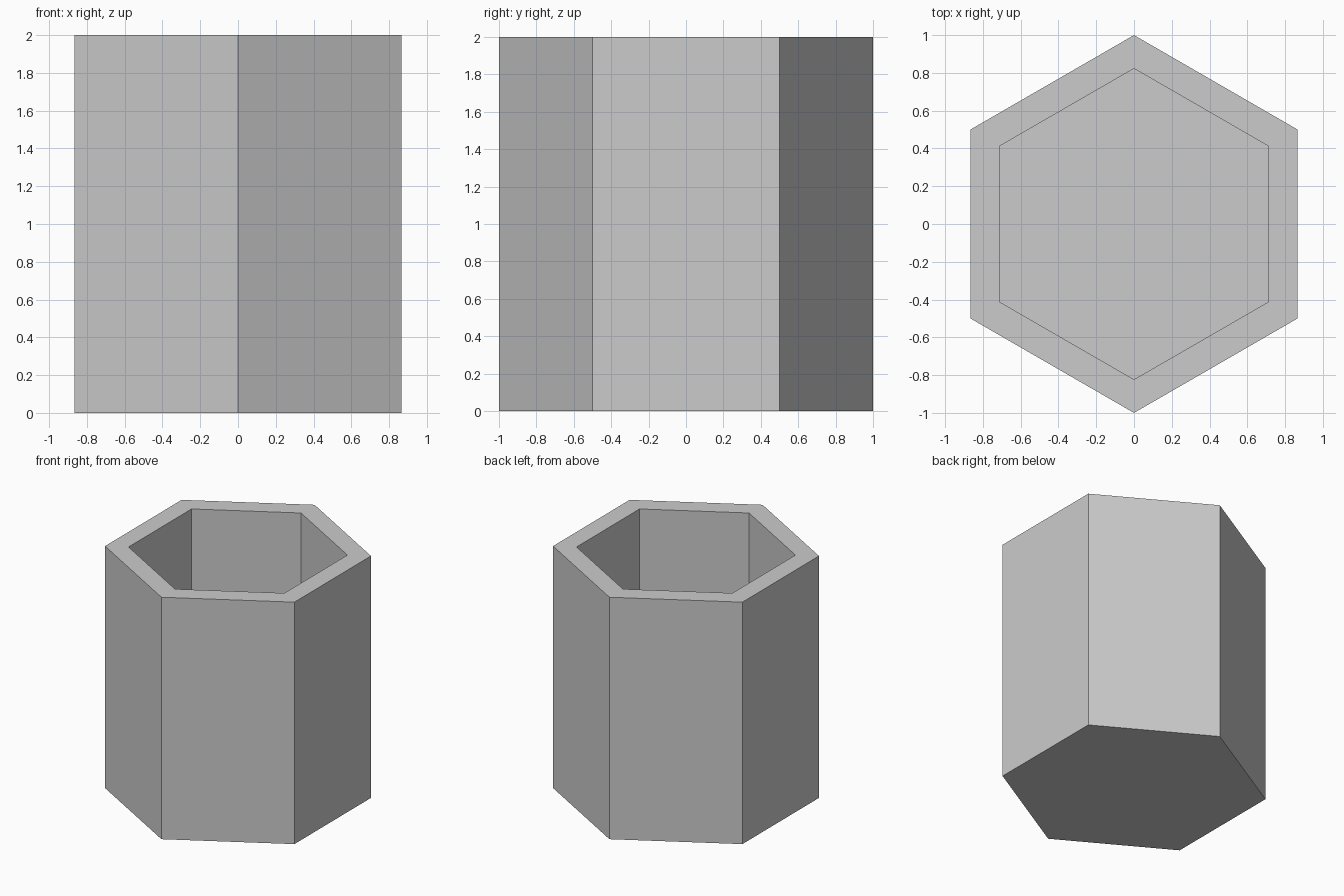
import bpy, bmesh
from math import cos, sin, pi

if "Cube" in bpy.data.objects:
    bpy.data.objects.remove(bpy.data.objects["Cube"])

SIDES = 6
OUTER_R, INNER_R = 1.0, 0.823
HEIGHT, FLOOR = 2.0, 0.153

bm = bmesh.new()


def ring(radius, z):
    """Hexagon of vertices with a corner on the y axis."""
    angles = [pi / 2 + 2 * pi * i / SIDES for i in range(SIDES)]
    return [bm.verts.new((radius * cos(a), radius * sin(a), z)) for a in angles]


# Outer wall, rim and inner wall as one continuous profile of rings
rings = [ring(OUTER_R, 0), ring(OUTER_R, HEIGHT),
         ring(INNER_R, HEIGHT), ring(INNER_R, FLOOR)]
for low, high in zip(rings, rings[1:]):
    for i in range(SIDES):
        j = (i + 1) % SIDES
        bm.faces.new((low[i], low[j], high[j], high[i]))

# Underside and inner floor
bm.faces.new(rings[0][::-1])
bm.faces.new(rings[-1])
bmesh.ops.recalc_face_normals(bm, faces=bm.faces)

mesh = bpy.data.meshes.new("hexagonal_cup")
bm.to_mesh(mesh)
bm.free()
bpy.context.collection.objects.link(bpy.data.objects.new("hexagonal_cup", mesh))
